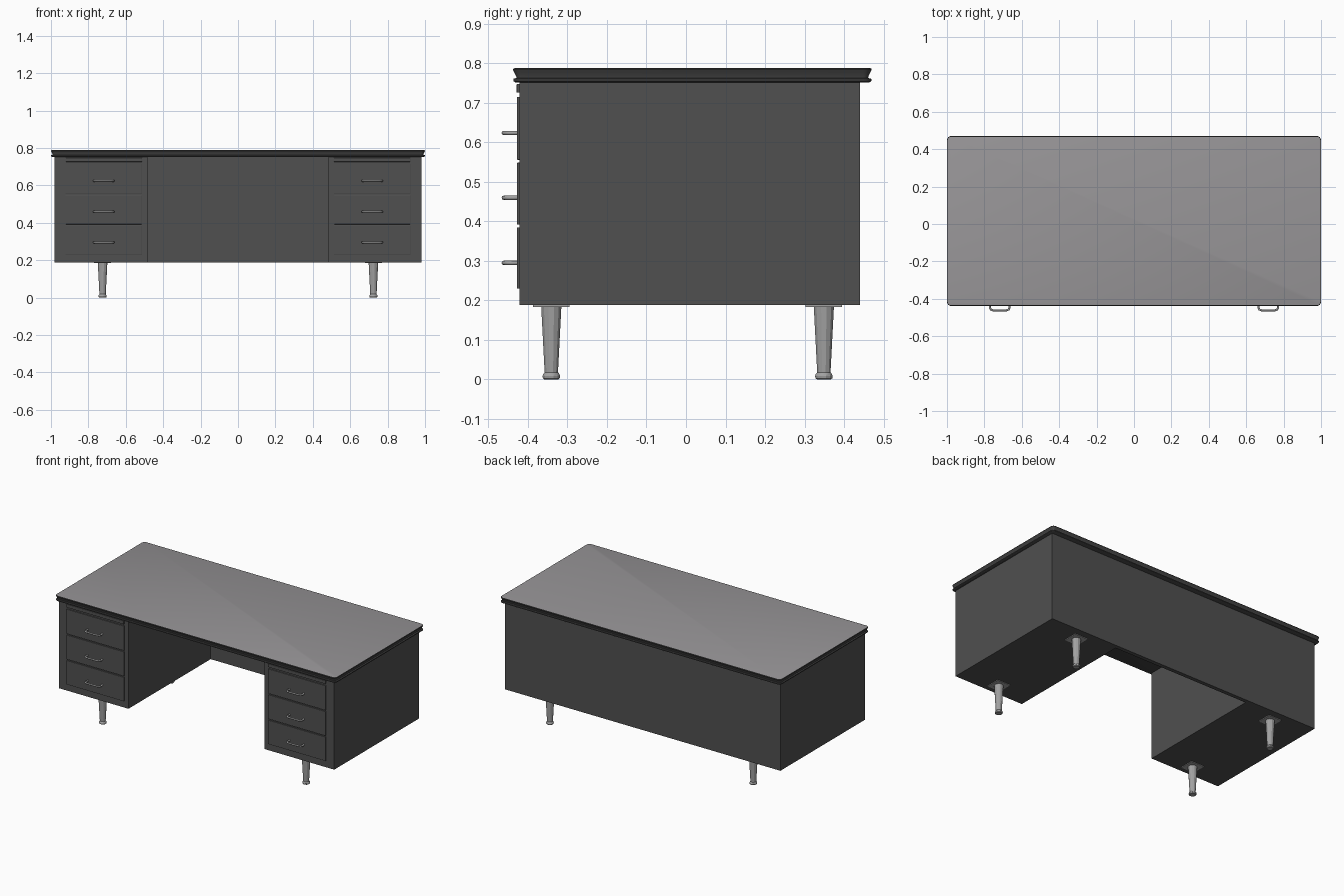
import bpy, bmesh, math
from mathutils import Vector

if "Cube" in bpy.data.objects:
    bpy.data.objects.remove(bpy.data.objects["Cube"])


def material(name, rgb):
    m = bpy.data.materials.new(name)
    m.diffuse_color = (*rgb, 1)
    m.use_nodes = True
    m.node_tree.nodes["Principled BSDF"].inputs["Base Color"].default_value = m.diffuse_color
    return m


BODY = material("charcoal_steel", (0.08, 0.08, 0.08))
RIM = material("dark_rim", (0.06, 0.06, 0.06))
TOP = material("grey_laminate", (0.31, 0.30, 0.31))
METAL = material("brushed_metal", (0.36, 0.36, 0.36))


def finish(name, bm, mats):
    bmesh.ops.recalc_face_normals(bm, faces=bm.faces)
    me = bpy.data.meshes.new(name)
    bm.to_mesh(me)
    bm.free()
    ob = bpy.data.objects.new(name, me)
    bpy.context.collection.objects.link(ob)
    for m in mats:
        me.materials.append(m)
    return ob


def box(name, lo, hi, mat, bevel=0):
    lo, hi = Vector(lo), Vector(hi)
    bm = bmesh.new()
    bmesh.ops.create_cube(bm, size=1)
    for v in bm.verts:
        v.co = Vector([c * s + m for c, s, m in zip(v.co, hi - lo, (lo + hi) / 2)])
    ob = finish(name, bm, [mat])
    if bevel:
        mod = ob.modifiers.new("bevel", "BEVEL")
        mod.width, mod.segments = bevel, 2
    return ob


def loft(name, rings, mats, cap_material=0):
    """Skin a stack of equal-length point rings and cap both ends."""
    bm = bmesh.new()
    vs = [[bm.verts.new(p) for p in r] for r in rings]
    n = len(vs[0])
    for a, b in zip(vs, vs[1:]):
        for i in range(n):
            j = (i + 1) % n
            bm.faces.new((a[i], a[j], b[j], b[i]))
    bm.faces.new(vs[0])
    bm.faces.new(vs[-1]).material_index = cap_material
    return finish(name, bm, mats)


def smooth(ob, angle=35):
    bpy.ops.object.select_all(action="DESELECT")
    ob.select_set(True)
    bpy.context.view_layer.objects.active = ob
    bpy.ops.object.shade_smooth_by_angle(angle=math.radians(angle))


# desk top: rounded rectangle with a grooved rim and a laminate surface
def rounded_rect(inset, z, r=0.022, steps=6):
    hx, hy, cy = 1 - inset, 0.454 - inset, 0.016
    r = r - inset
    pts = []
    for k, (sx, sy) in enumerate(((1, 1), (-1, 1), (-1, -1), (1, -1))):
        for s in range(steps + 1):
            a = math.pi / 2 * (k + s / steps)
            pts.append((sx * (hx - r) + r * math.cos(a),
                        cy + sy * (hy - r) + r * math.sin(a), z))
    return pts


profile = [(0.006, 0.752), (0.001, 0.755), (0.001, 0.761), (0.009, 0.763),
           (0.008, 0.768), (0.003, 0.778), (0.0, 0.784), (0.001, 0.787), (0.004, 0.788)]
smooth(loft("desk_top", [rounded_rect(i, z) for i, z in profile], [RIM, TOP], 1))

# modesty panel across the back
box("back_panel", (-0.485, 0.415, 0.188), (0.485, 0.44, 0.755), BODY)

HANDLE_Z = (0.624, 0.46, 0.295)
DRAWERS = ((0.556, 0.715), (0.392, 0.549), (0.23, 0.385))

for side, s in (("left", -1), ("right", 1)):
    def span(a, b):
        return sorted((s * a, s * b))

    # pedestal cabinet
    x0, x1 = span(0.485, 0.98)
    box(side + "_pedestal", (x0, -0.421, 0.188), (x1, 0.44, 0.755), BODY)
    # pull-out writing slide and drawer fronts
    x0, x1 = span(0.513, 0.922)
    box(side + "_writing_slide", (x0, -0.429, 0.726), (x1, -0.40, 0.748), BODY, 0.002)
    for i, (z0, z1) in enumerate(DRAWERS):
        box(f"{side}_drawer_{i + 1}", (x0, -0.428, z0), (x1, -0.40, z1), BODY, 0.002)
        # bow handle
        cu = bpy.data.curves.new("handle", "CURVE")
        cu.dimensions = "3D"
        cu.bevel_depth, cu.bevel_resolution = 0.0055, 2
        cu.use_fill_caps = True
        sp = cu.splines.new("POLY")
        path = [(-0.05, -0.425), (-0.053, -0.445), (-0.048, -0.457), (-0.036, -0.4615)]
        path += [(-x, y) for x, y in reversed(path)]
        sp.points.add(len(path) - 1)
        for p, (x, y) in zip(sp.points, path):
            p.co = (x + s * 0.718, y, HANDLE_Z[i], 1)
        h = bpy.data.objects.new(f"{side}_handle_{i + 1}", cu)
        bpy.context.collection.objects.link(h)
        cu.materials.append(METAL)
        bpy.ops.object.select_all(action="DESELECT")
        h.select_set(True)
        bpy.context.view_layer.objects.active = h
        bpy.ops.object.convert(target="MESH")
        smooth(h, 50)

    # tapered legs with mounting plate and foot glide
    for end, y in (("front", -0.341), ("back", 0.349)):
        x = s * 0.724
        box(f"{side}_{end}_leg_plate", (x - 0.046, y - 0.046, 0.184),
            (x + 0.046, y + 0.046, 0.189), METAL)

        def ring(r, z, n=12):
            return [(x + r * math.cos(2 * math.pi * (k + 0.5) / n),
                     y + r * math.sin(2 * math.pi * (k + 0.5) / n), z) for k in range(n)]

        leg = [(0.018, 0), (0.022, 0.003), (0.023, 0.009), (0.021, 0.014),
               (0.0175, 0.018), (0.0265, 0.186)]
        smooth(loft(f"{side}_{end}_leg", [ring(r, z) for r, z in leg], [METAL]), 25)
